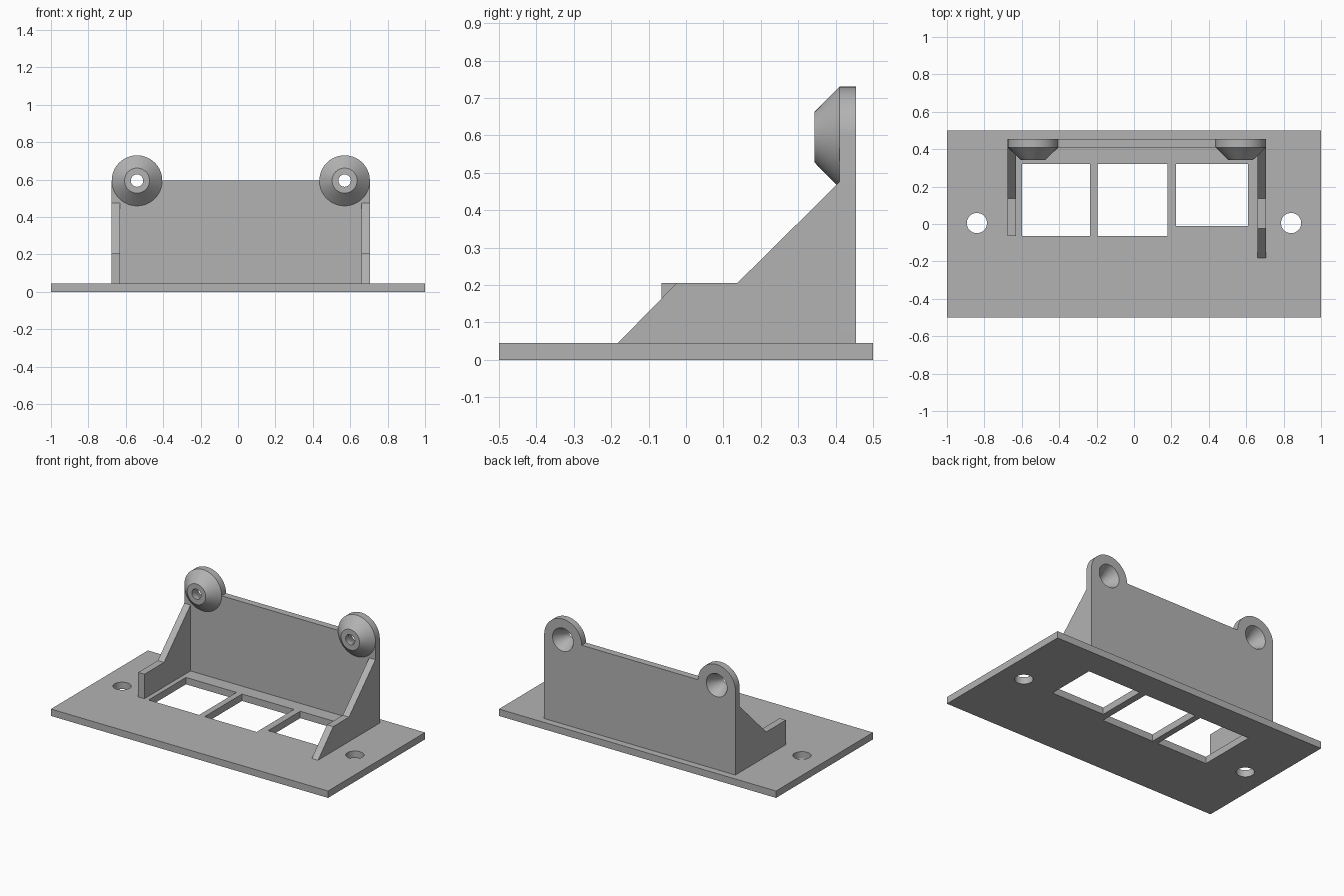
import bpy, math
from mathutils import Vector

cube = bpy.data.objects.get("Cube")
if cube:
    bpy.data.objects.remove(cube, do_unlink=True)

grey = bpy.data.materials.new("plain grey")
grey.use_nodes = True
grey.diffuse_color = (0.45, 0.45, 0.45, 1)
grey.node_tree.nodes["Principled BSDF"].inputs["Base Color"].default_value = (0.45, 0.45, 0.45, 1)

T = 0.045                  # plate and wall thickness
LEFT, RIGHT = 0.705, -0.675
BACK, FRONT = 0.455, 0.41  # faces of the back wall
EAR_R, EAR_Z = 0.135, 0.595
EARS = (LEFT - EAR_R, RIGHT + EAR_R)


def prism(name, loop, offset):
    """Extrude a closed loop of 3D points along an offset."""
    n = len(loop)
    verts = [Vector(p) for p in loop] + [Vector(p) + Vector(offset) for p in loop]
    faces = [tuple(range(n)), tuple(range(2 * n - 1, n - 1, -1))]
    faces += [(i, i + n, (i + 1) % n + n, (i + 1) % n) for i in range(n)]
    mesh = bpy.data.meshes.new(name)
    mesh.from_pydata(verts, [], faces)
    obj = bpy.data.objects.new(name, mesh)
    bpy.context.collection.objects.link(obj)
    activate(obj)
    bpy.ops.object.mode_set(mode='EDIT')
    bpy.ops.mesh.select_all(action='SELECT')
    bpy.ops.mesh.normals_make_consistent(inside=False)
    bpy.ops.object.mode_set(mode='OBJECT')
    mesh.materials.append(grey)
    return obj


def box(name, x0, x1, y0, y1, z0, z1):
    return prism(name, [(x0, y0, z0), (x1, y0, z0), (x1, y1, z0), (x0, y1, z0)], (0, 0, z1 - z0))


def frustum(name, r1, r2, depth, centre, rot=(0, 0, 0)):
    bpy.ops.mesh.primitive_cone_add(vertices=64, radius1=r1, radius2=r2, depth=depth,
                                    location=centre, rotation=rot)
    obj = bpy.context.object
    obj.name = name
    obj.data.materials.append(grey)
    return obj


def activate(obj):
    bpy.ops.object.select_all(action='DESELECT')
    obj.select_set(True)
    bpy.context.view_layer.objects.active = obj


def cut(obj, cutter):
    """Subtract the cutter and discard it."""
    mod = obj.modifiers.new("cut", 'BOOLEAN')
    mod.operation, mod.solver, mod.object = 'DIFFERENCE', 'EXACT', cutter
    activate(obj)
    bpy.ops.object.modifier_apply(modifier=mod.name)
    bpy.data.objects.remove(cutter, do_unlink=True)


def smooth(obj):
    activate(obj)
    bpy.ops.object.shade_smooth_by_angle(angle=math.radians(30))


# Base plate with three windows and two mounting holes
plate = box("base_plate", -1, 1, -0.5, 0.5, 0, T)
for x0, x1, y0 in ((-0.6, -0.235, -0.065), (-0.195, 0.18, -0.065), (0.225, 0.61, -0.01)):
    cut(plate, box("window_cutter", x0, x1, y0, 0.32, -0.1, 0.1))
for x in (-0.84, 0.84):
    cut(plate, frustum("hole_cutter", 0.054, 0.054, 0.3, (x, 0.005, 0)))
smooth(plate)

# Back wall with a round ear at each end
outline = [(RIGHT, FRONT, T), (LEFT, FRONT, T)]
for cx in EARS:
    for i in range(33):
        a = math.pi * i / 32
        outline.append((cx + EAR_R * math.cos(a), FRONT, EAR_Z + EAR_R * math.sin(a)))
wall = prism("back_wall", outline, (0, BACK - FRONT, 0))

# Conical bosses on the ears, bored through and countersunk from the back
forward = (math.pi / 2, 0, 0)
for side, cx in zip(("left", "right"), EARS):
    boss = frustum(side + "_boss", EAR_R, 0.067, 0.067, (cx, FRONT - 0.0335, EAR_Z), forward)
    for part in (wall, boss):
        cut(part, frustum("bore_cutter", 0.033, 0.033, 0.4, (cx, 0.4, EAR_Z), forward))
        cut(part, frustum("sink_cutter", 0.08, 0.03, 0.1, (cx, BACK - 0.04, EAR_Z), forward))
    smooth(boss)
smooth(wall)

# Side walls: stepped gussets, the left one with a sloped toe
slope = [(FRONT, T), (FRONT, 0.475), (0.137, 0.205)]
toes = {"left": (LEFT, -T, [(-0.025, 0.205), (-0.182, T)]),
        "right": (RIGHT, T, [(-0.065, 0.205), (-0.065, T)])}
for side, (x, dx, toe) in toes.items():
    prism(side + "_side_wall", [(x, y, z) for y, z in slope + toe], (dx, 0, 0))
